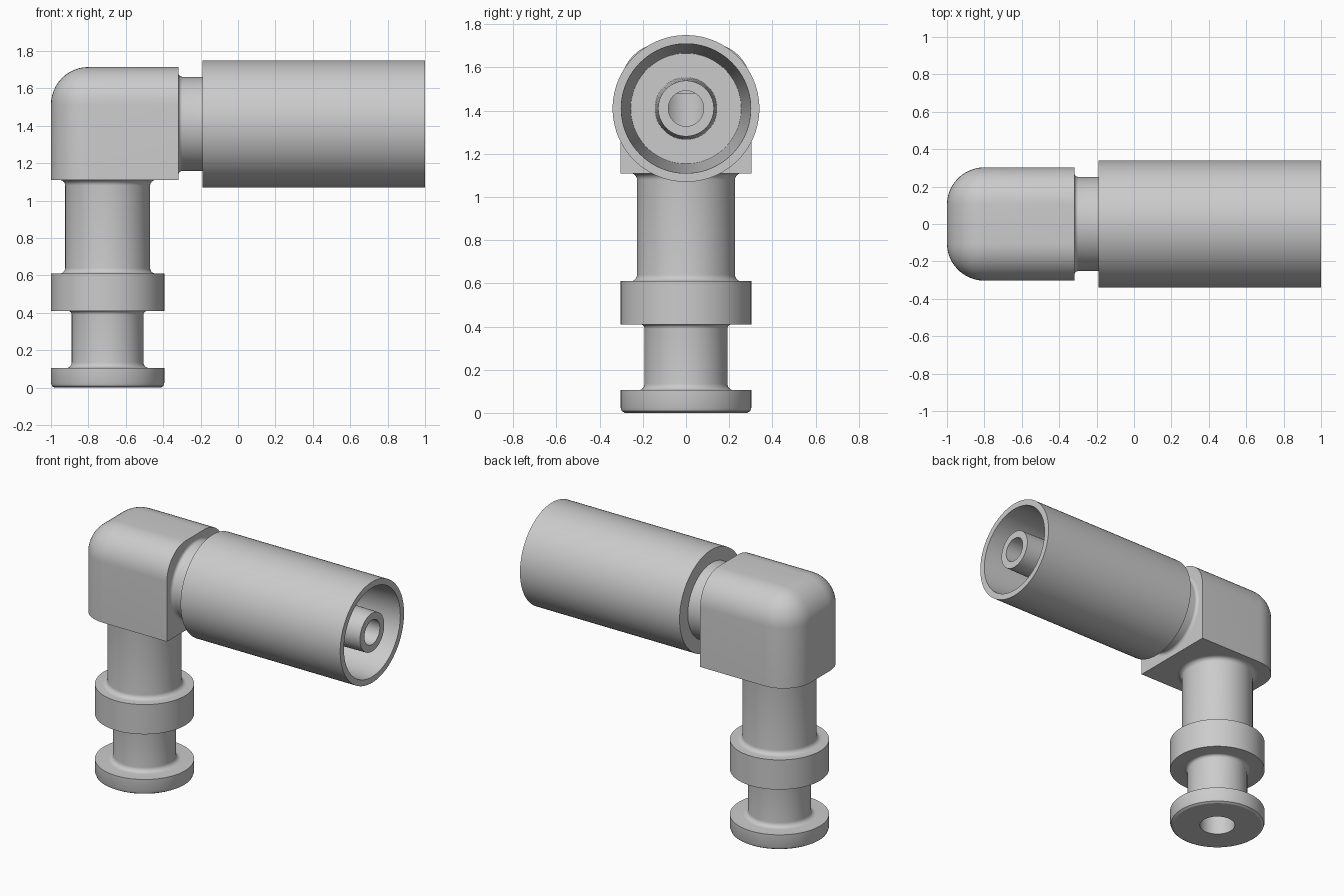
import bpy, bmesh, math
from mathutils import Matrix, Vector

if "Cube" in bpy.data.objects:
    bpy.data.objects.remove(bpy.data.objects["Cube"])

AX, AZ = -0.697, 1.41          # stem axis x, sleeve axis z
SEG = 96

grey = bpy.data.materials.new("light_grey")
grey.diffuse_color = (0.6, 0.6, 0.6, 1)
grey.use_nodes = True
grey.node_tree.nodes["Principled BSDF"].inputs["Base Color"].default_value = grey.diffuse_color


def finish(bm, name, matrix=None):
    bmesh.ops.recalc_face_normals(bm, faces=bm.faces)
    me = bpy.data.meshes.new(name)
    bm.to_mesh(me)
    bm.free()
    if matrix:
        me.transform(matrix)
    ob = bpy.data.objects.new(name, me)
    bpy.context.collection.objects.link(ob)
    me.materials.append(grey)
    return ob


def lathe(name, profile, matrix):
    """Revolve (radius, height) points around z, both ends on the axis."""
    bm = bmesh.new()
    vs = [bm.verts.new((r, 0, h)) for r, h in profile]
    es = [bm.edges.new(p) for p in zip(vs, vs[1:])]
    bmesh.ops.spin(bm, geom=vs + es, cent=(0, 0, 0), axis=(0, 0, 1),
                   angle=2 * math.pi, steps=SEG, use_merge=True)
    bmesh.ops.remove_doubles(bm, verts=bm.verts, dist=1e-5)
    return finish(bm, name, matrix)


def fillet(r, h, size, up):
    """Concave quarter round joining a neck of radius r to a flat at height h.
    up=True: flat below the neck, points run upward."""
    pts = []
    for i in range(7):
        a = i / 6 * math.pi / 2
        pts.append((r + size * (1 - math.sin(a)),
                    h + size * (1 - math.cos(a)) * (1 if up else -1)))
    return pts if up else pts[::-1]


stem_m = Matrix.Translation((AX, 0, 0))
sleeve_m = Matrix.Translation((0, 0, AZ)) @ Matrix.Rotation(math.pi / 2, 4, 'Y')

# Stem with bottom flange, groove, collar and shaft
F = 0.03
stem = lathe("stem",
             [(0, 0), (0.283, 0), (0.297, 0.008), (0.303, 0.025), (0.303, 0.105)]
             + fillet(0.192, 0.105, F, True) + fillet(0.192, 0.41, 0.02, False)
             + [(0.303, 0.41), (0.303, 0.61)]
             + fillet(0.227, 0.61, F, True) + fillet(0.227, 1.11, F, False)
             + [(0.22, 1.14), (0, 1.14)], stem_m)

# Sleeve with neck, tapered socket and inner nozzle
sleeve = lathe("sleeve",
               [(0, -0.35), (0.24, -0.35)] + fillet(0.252, -0.318, 0.02, True)
               + [(0.252, -0.19), (0.34, -0.19), (0.34, 1), (0.3, 1),
                  (0.256, 0), (0.144, 0), (0.129, 1), (0, 1)], sleeve_m)

# Elbow block, rounded on top and at the closed end
bm = bmesh.new()
bmesh.ops.create_cube(bm, size=1)
for v in bm.verts:
    v.co = Vector((-0.659 + v.co.x * 0.682, v.co.y * 0.606, AZ + 0.002 + v.co.z * 0.604))


def is_rounded(e):
    a, b = (v.co for v in e.verts)
    c = (a + b) / 2
    d = b - a
    if c.x > -0.4:
        return False
    return abs(d.z) > 0.1 or c.z > AZ + 0.2


bmesh.ops.bevel(bm, geom=[e for e in bm.edges if is_rounded(e)], offset=0.2,
                offset_type='OFFSET', segments=12, profile=0.5,
                affect='EDGES', clamp_overlap=False)
block = finish(bm, "elbow_block")

# Flow channel cutters meeting in the elbow
stem_bore = lathe("stem_bore_cutter",
                  [(0, -0.1), (0.112, -0.1), (0.112, 1.48), (0, 1.48)], stem_m)
sleeve_bore = lathe("sleeve_bore_cutter",
                    [(0, AX), (0.082, AX), (0.082, 1.1), (0, 1.1)], sleeve_m)

for ob, cutters in ((stem, [stem_bore]), (sleeve, [sleeve_bore]),
                    (block, [stem_bore, sleeve_bore])):
    bpy.ops.object.select_all(action='DESELECT')
    bpy.context.view_layer.objects.active = ob
    ob.select_set(True)
    for c in cutters:
        m = ob.modifiers.new("bore", 'BOOLEAN')
        m.operation, m.solver, m.object = 'DIFFERENCE', 'EXACT', c
        bpy.ops.object.modifier_apply(modifier=m.name)
    bpy.ops.object.shade_smooth_by_angle(angle=math.radians(28))

for c in (stem_bore, sleeve_bore):
    bpy.data.objects.remove(c)
